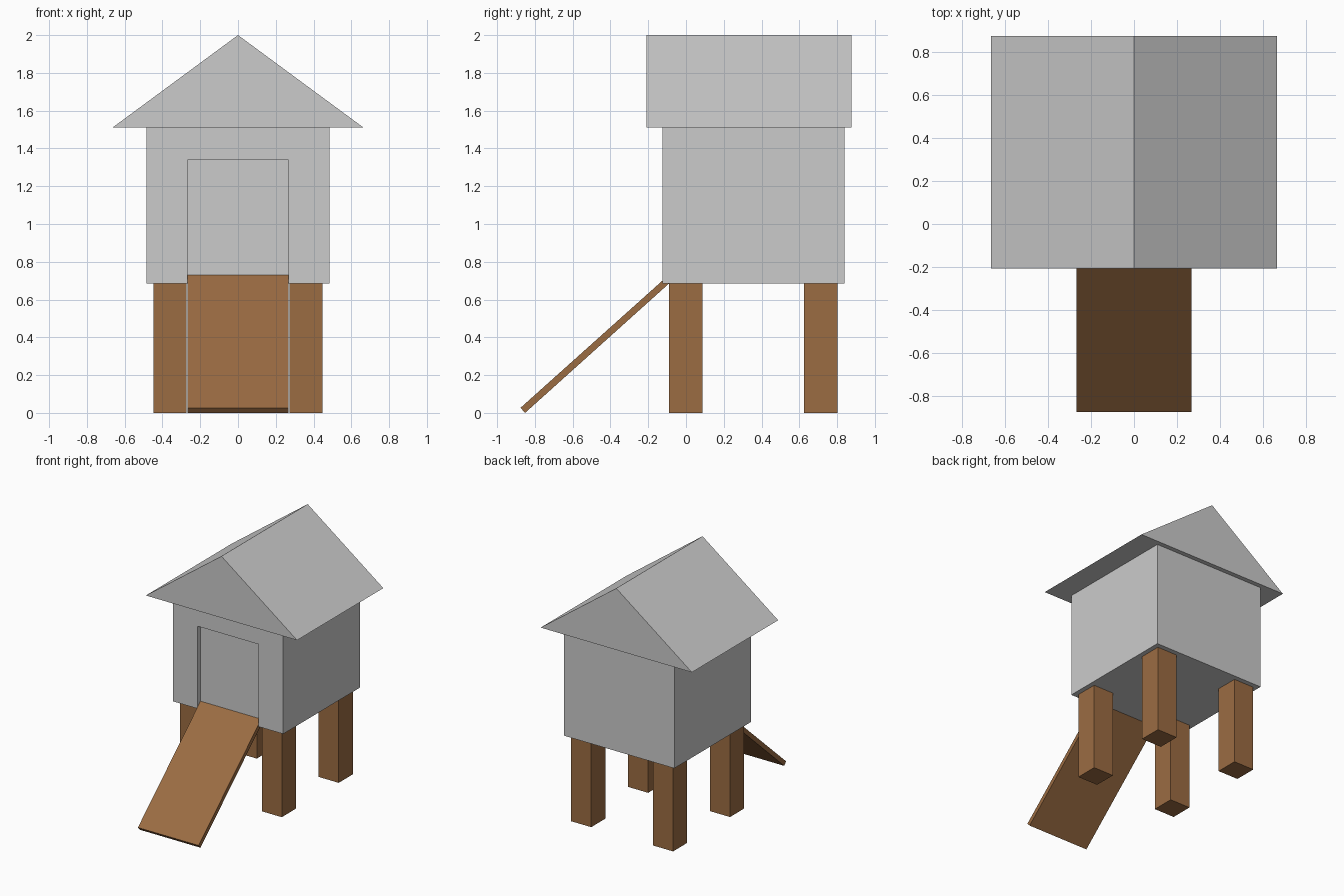
import bpy

if "Cube" in bpy.data.objects:
    bpy.data.objects.remove(bpy.data.objects["Cube"])

wood = bpy.data.materials.new("wood")
wood.diffuse_color = (0.33, 0.15, 0.055, 1)
wood.use_nodes = True
wood.node_tree.nodes["Principled BSDF"].inputs["Base Color"].default_value = wood.diffuse_color


def prism(name, profile, axis, lo, hi, mat=None):
    """Extrude a 2D profile along an axis: 'y' uses (x, z), 'x' uses (y, z)."""
    def place(p, t):
        return (p[0], t, p[1]) if axis == "y" else (t, p[0], p[1])
    n = len(profile)
    verts = [place(p, t) for t in (lo, hi) for p in profile]
    faces = [tuple(reversed(range(n))), tuple(range(n, 2 * n))]
    faces += [(i, (i + 1) % n, (i + 1) % n + n, i + n) for i in range(n)]
    if axis == "y":
        faces = [f[::-1] for f in faces]
    mesh = bpy.data.meshes.new(name)
    mesh.from_pydata(verts, [], faces)
    obj = bpy.data.objects.new(name, mesh)
    bpy.context.collection.objects.link(obj)
    if mat:
        mesh.materials.append(mat)
    return obj


def rect(x0, x1, z0, z1):
    return [(x0, z0), (x1, z0), (x1, z1), (x0, z1)]


# Cabin: solid block behind a front wall with a doorway notch
W, D, Z0, Z1, DOOR = 0.485, 0.267, 0.685, 1.51, 1.34
FRONT, RECESS, BACK = -0.125, -0.09, 0.84
cabin = prism("cabin", rect(-W, W, Z0, Z1), "y", FRONT, BACK)
cutter = prism("doorway_cutter", rect(-D, D, Z0 - 0.2, DOOR), "y", FRONT - 0.2, RECESS)
cutter.hide_render = True
cutter.hide_set(True)
cut = cabin.modifiers.new("doorway", "BOOLEAN")
cut.operation = "DIFFERENCE"
cut.solver = "EXACT"
cut.object = cutter

# Gable roof with overhanging eaves
prism("roof", [(-0.665, Z1), (0.665, Z1), (0, 2.0)], "y", -0.208, 0.876)

# Four square legs
for side, sx in (("left", -1), ("right", 1)):
    for end, y in (("front", -0.09), ("back", 0.625)):
        x = sx * 0.36
        prism(f"{end}_{side}_leg", rect(x - 0.088, x + 0.088, 0, Z0),
              "y", y, y + 0.177, wood)

# Sloping plank ramp, its top end tucked into the doorway
prism("ramp", [(-0.852, 0.0), (-0.064, 0.708), (-0.087, 0.734), (-0.876, 0.027)],
      "x", -D, D, wood)
